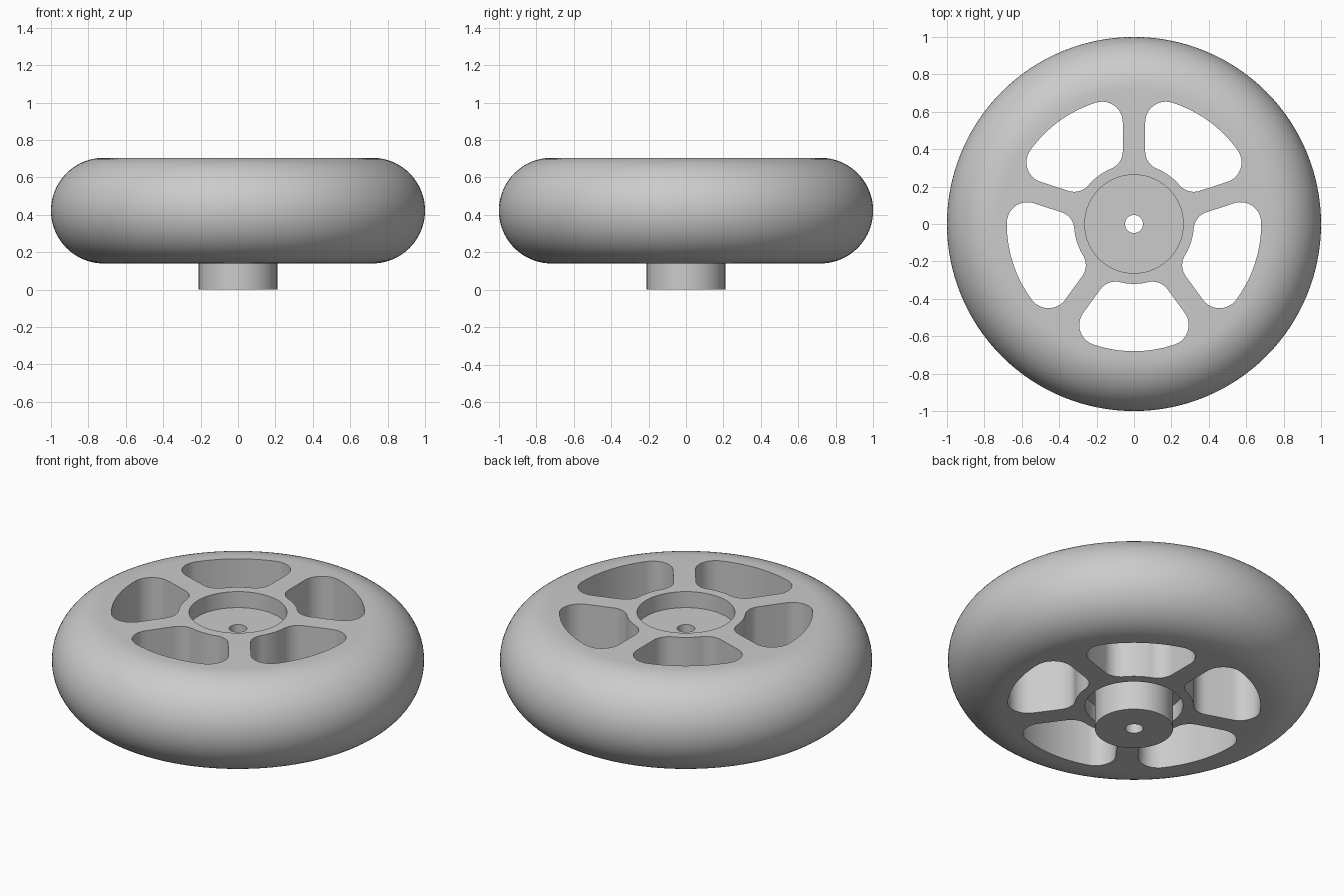
import bpy, bmesh
from math import sin, cos, pi, radians, asin, atan2, sqrt
from mathutils import Vector, Matrix

cube = bpy.data.objects.get("Cube")
if cube:
    bpy.data.objects.remove(cube, do_unlink=True)

grey = bpy.data.materials.new("plain_grey")
grey.use_nodes = True
colour = (0.6, 0.6, 0.6, 1)
grey.diffuse_color = colour
grey.node_tree.nodes["Principled BSDF"].inputs["Base Color"].default_value = colour

BOTTOM, TOP = 0.14, 0.705
ROUND = (TOP - BOTTOM) / 2
MID = (TOP + BOTTOM) / 2
BORE, SEAT, SEAT_DEPTH = 0.048, 0.263, 0.095


def make_object(name, bm):
    bmesh.ops.recalc_face_normals(bm, faces=bm.faces)
    mesh = bpy.data.meshes.new(name)
    bm.to_mesh(mesh)
    bm.free()
    mesh.materials.append(grey)
    obj = bpy.data.objects.new(name, mesh)
    bpy.context.collection.objects.link(obj)
    return obj


def lathe(name, profile, steps=128):
    """Spin a closed (radius, height) profile about the z axis."""
    bm = bmesh.new()
    verts = [bm.verts.new((r, 0, z)) for r, z in profile]
    edges = [bm.edges.new((verts[i - 1], verts[i])) for i in range(len(verts))]
    bmesh.ops.spin(bm, geom=verts + edges, cent=(0, 0, 0), axis=(0, 0, 1),
                   angle=2 * pi, steps=steps, use_merge=True)
    bmesh.ops.remove_doubles(bm, verts=bm.verts, dist=1e-5)
    return make_object(name, bm)


def arc(cx, cy, r, start, end, n):
    return [(cx + r * cos(start + (end - start) * i / n),
             cy + r * sin(start + (end - start) * i / n)) for i in range(n + 1)]


def window_outline():
    """Rounded opening between two parallel-sided spokes, centred on +x."""
    inner, outer, half_spoke, r_in, r_out = 0.32, 0.68, 0.06, 0.1, 0.11
    spoke = radians(36)
    a_in = spoke - asin((half_spoke + r_in) / (inner + r_in))
    a_out = spoke - asin((half_spoke + r_out) / (outer - r_out))
    ci = ((inner + r_in) * cos(a_in), (inner + r_in) * sin(a_in))
    co = ((outer - r_out) * cos(a_out), (outer - r_out) * sin(a_out))
    side = spoke + pi / 2
    half = arc(0, 0, outer, 0, a_out, 8)
    half += arc(*co, r_out, a_out, side, 14)[1:]
    half += arc(*ci, r_in, side, a_in + pi, 12)
    half += arc(0, 0, inner, a_in, 0, 5)[1:]
    return half + [(x, -y) for x, y in reversed(half[1:-1])]


# Wheel: round tread, flat faces, a bearing seat in each face and a bore
tread = [(1 - ROUND + r, z) for r, z in arc(0, MID, ROUND, -pi / 2, pi / 2, 40)]
wheel = lathe("wheel", [
    (BORE, BOTTOM + SEAT_DEPTH), (SEAT, BOTTOM + SEAT_DEPTH), (SEAT, BOTTOM),
    *tread,
    (SEAT, TOP), (SEAT, TOP - SEAT_DEPTH), (BORE, TOP - SEAT_DEPTH)])

# Five window cutters
bm = bmesh.new()
for k in range(5):
    turn = Matrix.Rotation(radians(-90 + 72 * k), 3, 'Z')
    face = bm.faces.new([bm.verts.new(turn @ Vector((x, y, 0)))
                         for x, y in window_outline()])
    new = bmesh.ops.extrude_face_region(bm, geom=[face])["geom"]
    bmesh.ops.translate(bm, vec=(0, 0, 1), verts=[
        v for v in new if isinstance(v, bmesh.types.BMVert)])
cutter = make_object("window_cutter", bm)
cutter.hide_render = True

cut = wheel.modifiers.new("windows", 'BOOLEAN')
cut.operation = 'DIFFERENCE'
cut.solver = 'EXACT'
cut.object = cutter
bpy.context.view_layer.update()
graph = bpy.context.evaluated_depsgraph_get()
cut_mesh = bpy.data.meshes.new_from_object(wheel.evaluated_get(graph))
wheel.modifiers.clear()
wheel.data = cut_mesh
bpy.data.objects.remove(cutter, do_unlink=True)

# Hub boss standing in the lower seat
boss = lathe("hub_boss", [(BORE, 0), (0.21, 0), (0.21, BOTTOM + SEAT_DEPTH),
                          (BORE, BOTTOM + SEAT_DEPTH)], 96)

# Smooth curved surfaces, keep the rims sharp
bpy.ops.object.select_all(action='DESELECT')
for obj in (wheel, boss):
    obj.select_set(True)
bpy.context.view_layer.objects.active = wheel
bpy.ops.object.shade_smooth_by_angle(angle=radians(30))
